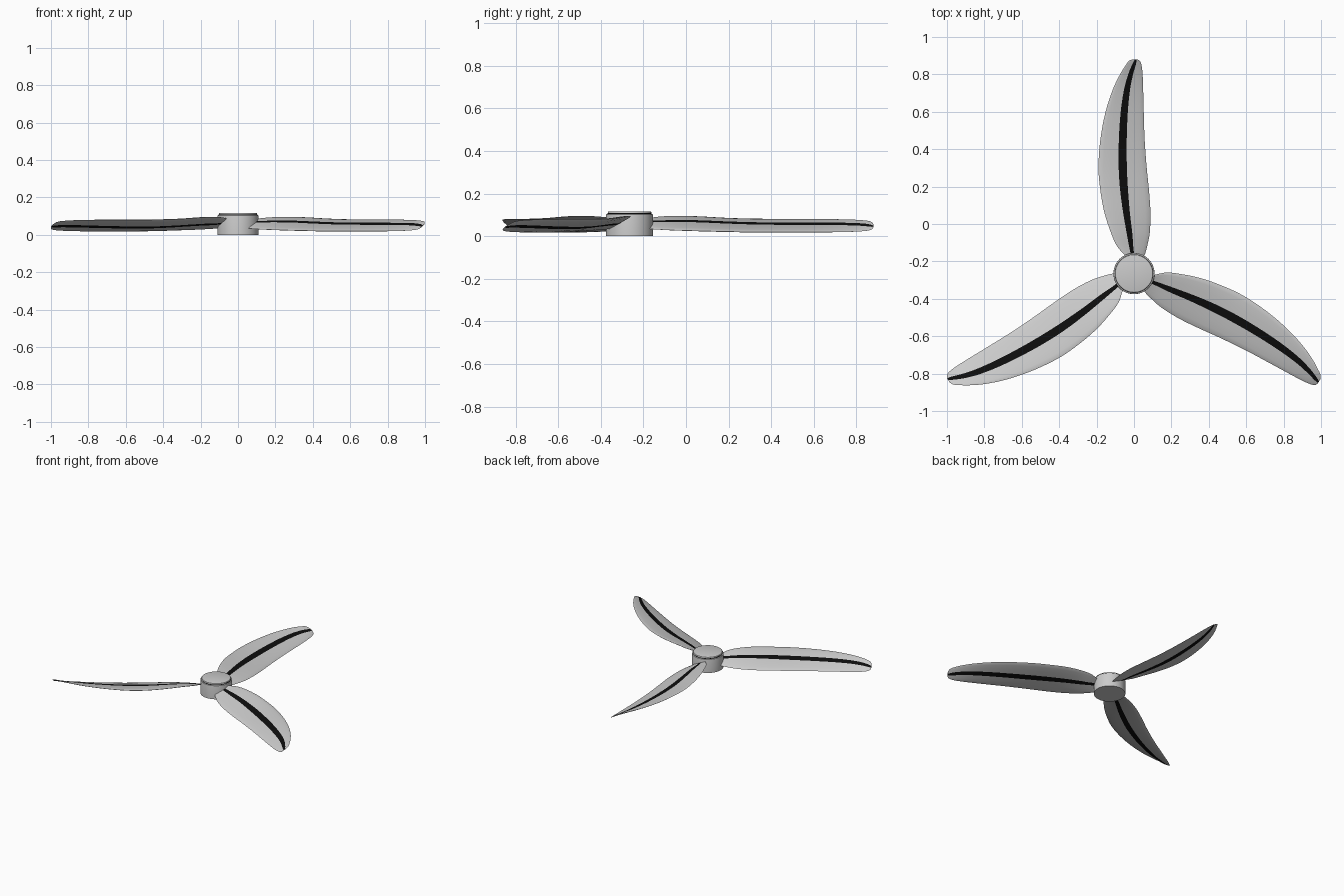
import bpy, bmesh, math
from mathutils import Matrix, Vector

if "Cube" in bpy.data.objects:
    bpy.data.objects.remove(bpy.data.objects["Cube"])

HUB = Vector((0, -0.265, 0))

black = bpy.data.materials.new("black")
black.diffuse_color = (0.004, 0.004, 0.004, 1)
black.use_nodes = True
black.node_tree.nodes["Principled BSDF"].inputs["Base Color"].default_value = black.diffuse_color
grey = bpy.data.materials.new("grey")
grey.diffuse_color = (0.8, 0.8, 0.8, 1)
grey.use_nodes = True
grey.node_tree.nodes["Principled BSDF"].inputs["Base Color"].default_value = grey.diffuse_color

# Blade stations: y, left x, right x, stripe centre x, stripe half width, left z, right z
KEYS = [
    (-0.180, -0.035, 0.045, -0.006, 0.008, 0.084, 0.038),
    (-0.165, -0.050, 0.057, -0.008, 0.009, 0.087, 0.034),
    (-0.120, -0.090, 0.070, -0.015, 0.011, 0.092, 0.031),
    (-0.050, -0.122, 0.084, -0.024, 0.015, 0.095, 0.028),
    (0.060, -0.158, 0.088, -0.040, 0.018, 0.092, 0.025),
    (0.180, -0.180, 0.080, -0.053, 0.021, 0.085, 0.022),
    (0.300, -0.190, 0.068, -0.060, 0.022, 0.081, 0.020),
    (0.450, -0.180, 0.057, -0.060, 0.021, 0.080, 0.019),
    (0.600, -0.152, 0.052, -0.052, 0.019, 0.080, 0.019),
    (0.720, -0.113, 0.049, -0.037, 0.016, 0.079, 0.020),
    (0.800, -0.075, 0.046, -0.018, 0.013, 0.077, 0.022),
    (0.850, -0.044, 0.040, -0.001, 0.010, 0.073, 0.026),
    (0.872, -0.027, 0.031, 0.007, 0.007, 0.067, 0.032),
    (0.880, -0.010, 0.018, 0.010, 0.004, 0.057, 0.042),
]


def slope(i, c):
    a, b = KEYS[max(i - 1, 0)], KEYS[min(i + 1, len(KEYS) - 1)]
    return (b[c] - a[c]) / (b[0] - a[0])


def stations(steps=4):
    # smooth Hermite interpolation between the stations
    for i in range(len(KEYS) - 1):
        a, b = KEYS[i], KEYS[i + 1]
        h = b[0] - a[0]
        for k in range(steps):
            t = k / steps
            yield [a[0] + h * t] + [
                a[c] * (2*t**3 - 3*t*t + 1) + b[c] * (3*t*t - 2*t**3)
                + h * slope(i, c) * (t**3 - 2*t*t + t)
                + h * slope(i + 1, c) * (t**3 - t*t) for c in range(1, 7)]
    yield list(KEYS[-1])


def section(y, xl, xr, sc, sw, zl, zr):
    # thin lens: top from left edge to right edge, then back underneath
    fr = (0, 0.06, 0.25, 0.6)
    xs = [xl + (sc - sw - xl) * f for f in fr] + [sc - sw, sc, sc + sw]
    xs += [xr + (sc + sw - xr) * f for f in reversed(fr)]
    top, bottom = [], []
    for x in xs:
        u = (x - xl) / (xr - xl)
        z = zl + (zr - zl) * u
        t = 0.085 * (xr - xl) * math.sqrt(max(u * (1 - u), 0))
        top.append(Vector((x, y, z + t)))
        bottom.append(Vector((x, y, z - t)))
    return top + bottom[-2:0:-1]


def finish(name, bm, mats):
    bmesh.ops.recalc_face_normals(bm, faces=bm.faces)
    me = bpy.data.meshes.new(name)
    bm.to_mesh(me)
    bm.free()
    ob = bpy.data.objects.new(name, me)
    bpy.context.collection.objects.link(ob)
    for m in mats:
        me.materials.append(m)
    bpy.context.view_layer.objects.active = ob
    ob.select_set(True)
    bpy.ops.object.shade_smooth_by_angle(angle=math.radians(35))
    ob.select_set(False)
    return ob


def blade(name, angle):
    bm = bmesh.new()
    rows = [[bm.verts.new(p) for p in section(*s)] for s in stations()]
    n = len(rows[0])
    for a, b in zip(rows, rows[1:]):
        for j in range(n):
            f = bm.faces.new((a[j], a[(j + 1) % n], b[(j + 1) % n], b[j]))
            f.material_index = 1 if j in (4, 5, 14, 15) else 0
    bm.faces.new(rows[0])
    bm.faces.new(rows[-1])
    bmesh.ops.rotate(bm, verts=bm.verts, cent=HUB,
                     matrix=Matrix.Rotation(angle, 3, 'Z'))
    finish(name, bm, (grey, black))


def lathe(name, profile, mat, n=64):
    bm = bmesh.new()
    rings = [[bm.verts.new(HUB + Vector((r * math.cos(math.tau * k / n),
                                         r * math.sin(math.tau * k / n), z)))
              for k in range(n)] for r, z in profile]
    for a, b in zip(rings, rings[1:]):
        for k in range(n):
            bm.faces.new((a[k], a[(k + 1) % n], b[(k + 1) % n], b[k]))
    bm.faces.new(rings[0])
    bm.faces.new(rings[-1])
    finish(name, bm, (mat,))


# Three blades with dark stripes
for i in range(3):
    blade(f"blade_{i + 1}", i * math.tau / 3)

# Hub body, dark seam ring and cap
lathe("hub_body", [(0.11, 0), (0.11, 0.098), (0.109, 0.103), (0.106, 0.105)], grey)
lathe("hub_seam", [(0.103, 0.1), (0.103, 0.109)], black)
lathe("hub_cap", [(0.102, 0.108), (0.102, 0.113), (0.1, 0.116), (0.097, 0.117)], grey)
